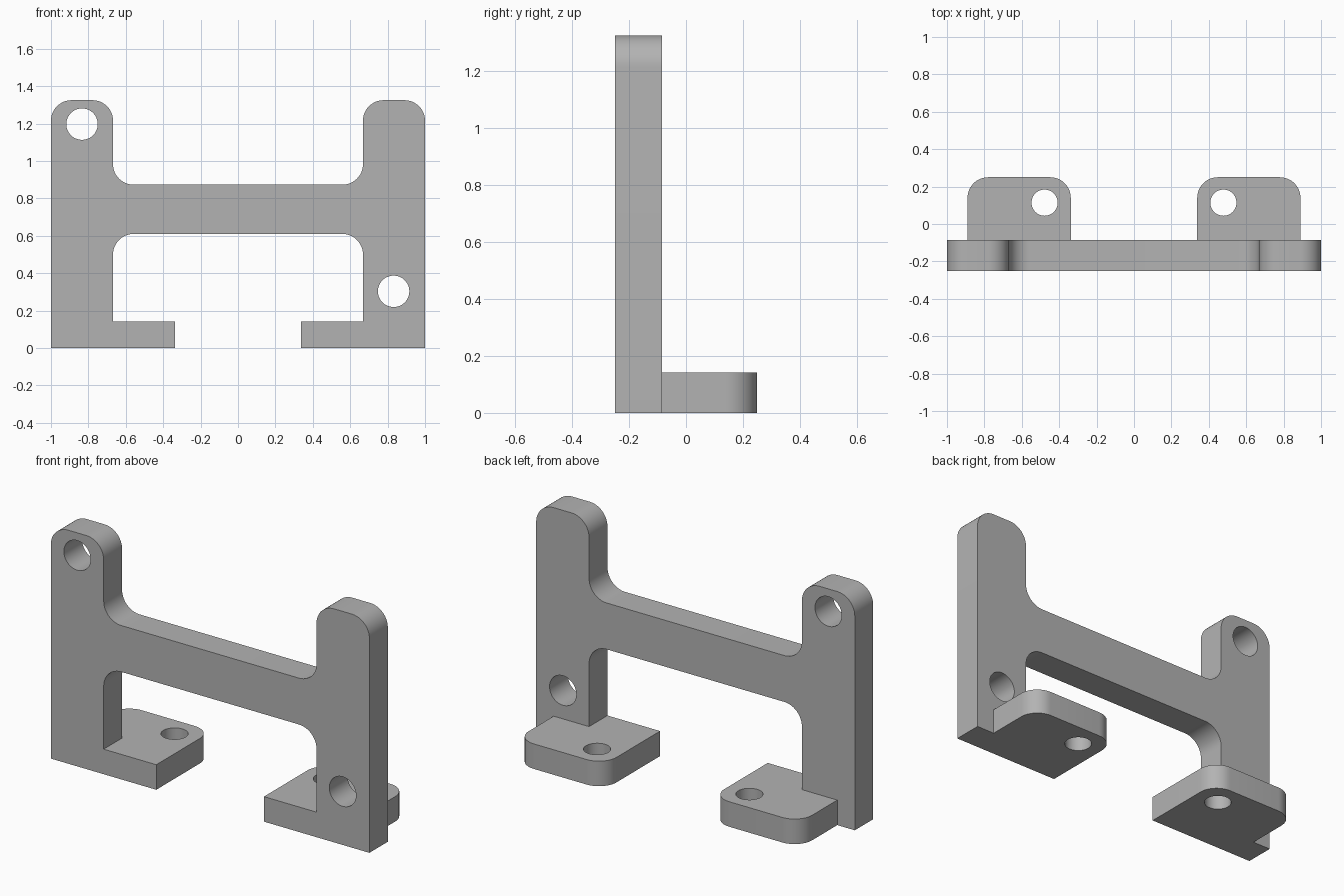
import bpy
import math
from mathutils import Vector, Matrix

cube = bpy.data.objects.get("Cube")
if cube:
    bpy.data.objects.remove(cube, do_unlink=True)

FRONT, BACK, JOINT = -0.25, 0.25, -0.085
HEIGHT, FOOT, RADIUS = 1.325, 0.142, 0.11
BAR_LOW, BAR_HIGH = 0.61, 0.873
OUTER, INNER, FOOT_IN, FOOT_OUT = 1.0, 0.668, 0.338, 0.89

grey = bpy.data.materials.new("plain grey")
grey.use_nodes = True
grey.diffuse_color = (0.45, 0.45, 0.45, 1)
grey.node_tree.nodes["Principled BSDF"].inputs["Base Color"].default_value = (0.45, 0.45, 0.45, 1)


def rounded(corners, steps=12):
    """Replace each (x, y, radius) right-angle corner by an arc."""
    out = []
    for i, (x, y, r) in enumerate(corners):
        p = Vector((x, y))
        if not r:
            out.append(p)
            continue
        a = (Vector(corners[i - 1][:2]) - p).normalized() * r
        b = (Vector(corners[(i + 1) % len(corners)][:2]) - p).normalized() * r
        for k in range(steps + 1):
            t = math.pi / 2 * k / steps
            out.append(p + a * (1 - math.sin(t)) + b * (1 - math.cos(t)))
    return out


def prism(name, outline, low, high, upright=False):
    """Extrude an outline along z, or along y when upright."""
    n = len(outline)
    verts = [(p.x, p.y, h) for h in (low, high) for p in outline]
    if upright:
        verts = [(x, h, y) for x, y, h in verts]
    faces = [list(range(n))[::-1], list(range(n, 2 * n))]
    faces += [[i, (i + 1) % n, n + (i + 1) % n, n + i] for i in range(n)]
    if upright:
        faces = [f[::-1] for f in faces]
    area = sum(p.cross(outline[(i + 1) % n]) for i, p in enumerate(outline))
    if area < 0:
        faces = [f[::-1] for f in faces]
    mesh = bpy.data.meshes.new(name)
    mesh.from_pydata(verts, [], faces)
    mesh.materials.append(grey)
    obj = bpy.data.objects.new(name, mesh)
    bpy.context.collection.objects.link(obj)
    return obj


def circle(x, y, r, n=48):
    return [Vector((x + r * math.cos(math.tau * i / n), y + r * math.sin(math.tau * i / n)))
            for i in range(n)]


def combine(target, tool, operation):
    mod = target.modifiers.new(operation.lower(), "BOOLEAN")
    mod.object, mod.operation, mod.solver = tool, operation, "EXACT"
    bpy.context.view_layer.objects.active = target
    bpy.ops.object.modifier_apply(modifier=mod.name)
    bpy.data.objects.remove(tool, do_unlink=True)


# Upright frame: two posts, cross bar and the front edges of the feet
half = [(INNER, BAR_HIGH, RADIUS), (INNER, HEIGHT, RADIUS), (OUTER, HEIGHT, RADIUS),
        (OUTER, 0, 0), (FOOT_IN, 0, 0), (FOOT_IN, FOOT, 0),
        (INNER, FOOT, 0), (INNER, BAR_LOW, RADIUS)]
frame = prism("bracket_frame", rounded(half + [(-x, z, r) for x, z, r in half[::-1]]),
              FRONT, JOINT, upright=True)

# Feet reaching back from the posts, with rounded rear corners
for side in (-1, 1):
    plan = [(side * FOOT_IN, JOINT - 0.08, 0), (side * FOOT_OUT, JOINT - 0.08, 0),
            (side * FOOT_OUT, BACK, RADIUS), (side * FOOT_IN, BACK, RADIUS)]
    combine(frame, prism("foot", rounded(plan), 0, FOOT), "UNION")

# Bolt holes through the feet
for side in (-1, 1):
    combine(frame, prism("foot_hole", circle(side * 0.478, 0.114, 0.07), -0.1, 0.3), "DIFFERENCE")

# Bolt holes through the posts: high on the right, low on the left
for x, z in ((-0.834, 1.197), (0.832, 0.303)):
    combine(frame, prism("post_hole", circle(x, z, 0.084), -0.4, 0.1, upright=True), "DIFFERENCE")

# Smooth the arcs, keep the edges sharp
bpy.ops.object.select_all(action="DESELECT")
frame.select_set(True)
bpy.context.view_layer.objects.active = frame
bpy.ops.object.shade_smooth_by_angle(angle=math.radians(30))
